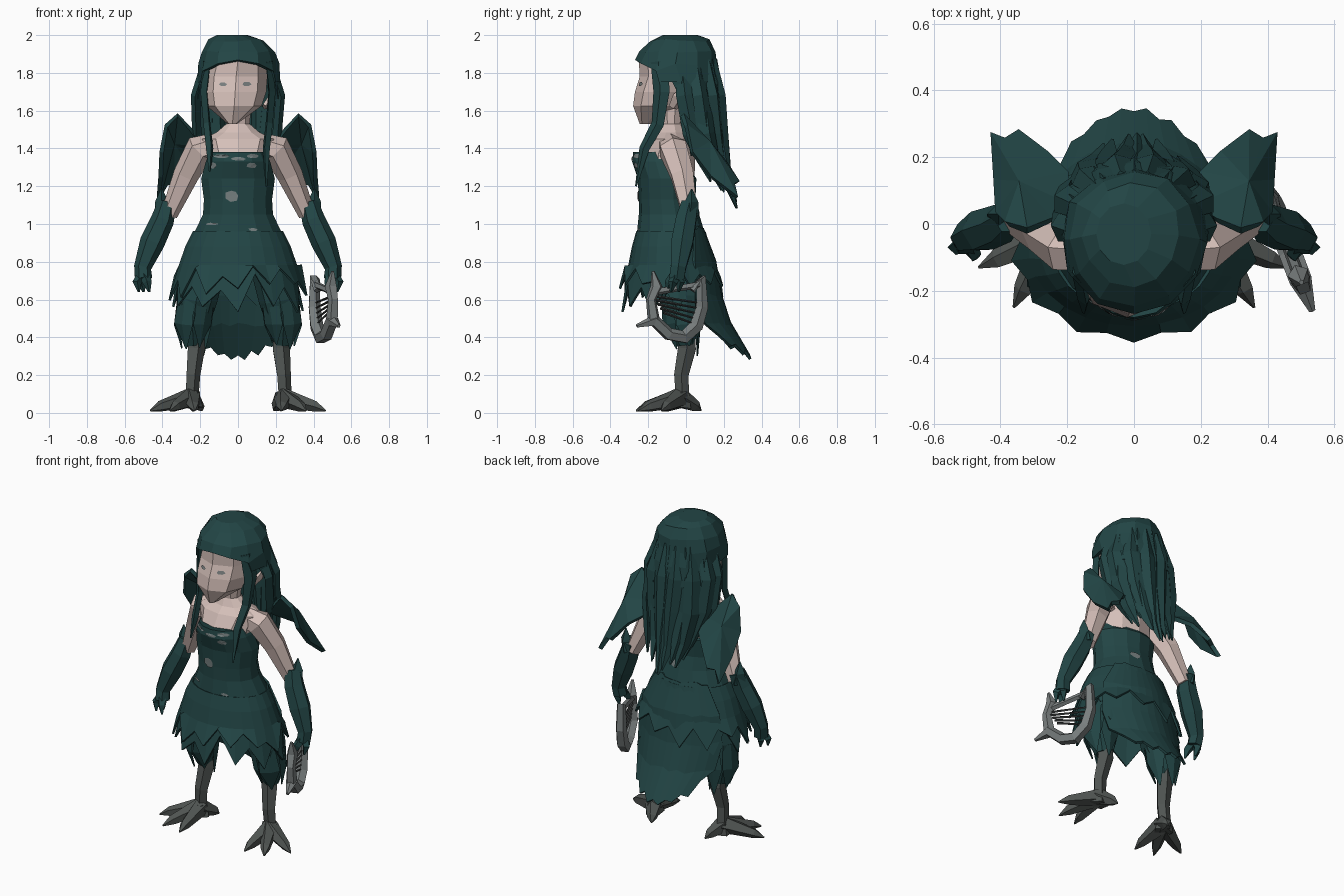
import bpy, bmesh, math, random
from mathutils import Vector
from mathutils.bvhtree import BVHTree

random.seed(4)
if "Cube" in bpy.data.objects:
    bpy.data.objects.remove(bpy.data.objects["Cube"])


def material(name, r, g, b):
    m = bpy.data.materials.new(name)
    m.use_nodes = True
    m.diffuse_color = (r, g, b, 1)
    m.node_tree.nodes["Principled BSDF"].inputs["Base Color"].default_value = (r, g, b, 1)
    return m


TEAL = material("deep teal", .016, .06, .06)
SKIN = material("pale skin", .66, .52, .48)
HORN = material("leg grey", .08, .09, .085)
METAL = material("lyre grey", .19, .21, .21)
TRIM = material("trim grey", .18, .215, .215)
DARK = material("string grey", .05, .055, .055)


def bridge(bm, rings, caps=True):
    loops = [[bm.verts.new(p) for p in ring] for ring in rings]
    for a, b in zip(loops, loops[1:]):
        n = len(a)
        for i in range(n):
            bm.faces.new((a[i], a[(i + 1) % n], b[(i + 1) % n], b[i]))
    if caps:
        bm.faces.new(loops[0][::-1])
        bm.faces.new(loops[-1])
    return loops


def tube(bm, path, radii, n=6, ref=(0, 1, 0), flat=None):
    """Sweep an ellipse along a path; flat gives the half thickness along ref."""
    pts = [Vector(p) for p in path]
    rings = []
    for i, p in enumerate(pts):
        t = (pts[min(i + 1, len(pts) - 1)] - pts[max(i - 1, 0)]).normalized()
        side = t.cross(Vector(ref)).normalized()
        up = side.cross(t)
        r = radii[i]
        h = min(flat, r) if flat else r
        rings.append([p + side * r * math.cos(k * math.tau / n) + up * h * math.sin(k * math.tau / n)
                      for k in range(n)])
    bridge(bm, rings)


def loft(bm, sections, n=12, caps=True):
    """Stack horizontal ellipses given as (cx, cy, z, rx, ry)."""
    return bridge(bm, [[Vector((cx + rx * math.sin(k * math.tau / n), cy - ry * math.cos(k * math.tau / n), z))
                        for k in range(n)] for cx, cy, z, rx, ry in sections], caps)


def finish(name, bm, mat, thick=0):
    bmesh.ops.recalc_face_normals(bm, faces=bm.faces)
    me = bpy.data.meshes.new(name)
    bm.to_mesh(me)
    bm.free()
    me.materials.append(mat)
    ob = bpy.data.objects.new(name, me)
    bpy.context.collection.objects.link(ob)
    if thick:
        mod = ob.modifiers.new("thickness", "SOLIDIFY")
        mod.thickness = thick
        mod.offset = 0
    return ob


def flip(path, s):
    return [(x * s, y, z) for x, y, z in path]


def plate(name, target, x, z, w, h, mat, n=7, face=-1):
    """Thin painted patch laid on the front (face -1) or back (face 1) of a part."""
    tree = BVHTree.FromPolygons([v.co for v in target.data.vertices],
                                [p.vertices for p in target.data.polygons])
    bm = bmesh.new()
    vs = []
    for k in range(n + 1):
        r = 0 if k == n else random.uniform(.75, 1.1)
        px = x + w * r * math.cos(k * math.tau / n)
        pz = z + h * r * math.sin(k * math.tau / n)
        hit = tree.ray_cast(Vector((px, face, pz)), Vector((0, -face, 0)))[0]
        vs.append(bm.verts.new((px, (hit.y if hit else face * .2) + face * .006, pz)))
    for k in range(n):
        bm.faces.new((vs[k], vs[(k + 1) % n], vs[n]))
    finish(name, bm, mat)


# Head, ears and neck
bm = bmesh.new()
loft(bm, [(-.03, -.205, 1.53, .025, .04), (-.02, -.14, 1.625, .145, .14), (-.015, -.115, 1.7, .165, .155),
          (-.01, -.09, 1.78, .165, .155), (0, -.08, 1.87, .15, .17), (0, -.07, 1.93, .1, .1)], 8)
head = finish("head", bm, SKIN)
for x in (-.08, .045):
    plate("eye", head, x, 1.74, .026, .013, METAL, 6)
bm = bmesh.new()
for s in (-1, 1):
    tube(bm, flip([(.14, -.07, 1.62), (.18, -.04, 1.67), (.2, .01, 1.74)], s), [.025, .04, .004], 5, (1, 0, 0), .015)
finish("ears", bm, SKIN)
bm = bmesh.new()
loft(bm, [(0, -.08, 1.68, .08, .08), (0, -.08, 1.53, .065, .06), (0, -.08, 1.485, .12, .08),
          (0, -.08, 1.45, .2, .12), (0, -.1, 1.37, .17, .15), (0, -.1, 1.25, .18, .145)], 10)
finish("neck_and_chest", bm, SKIN)

# Dress body, cut lower at the back
bm = bmesh.new()
loft(bm, [(0, -.135, 1.38, .15, .145), (0, -.125, 1.33, .175, .16), (0, -.1, 1.24, .2, .155),
          (0, -.1, 1.13, .185, .15), (0, -.09, 1.05, .19, .16), (0, -.08, .95, .24, .18),
          (0, -.08, .84, .27, .195)], 14)
for v in bm.verts:
    if v.co.z > 1.3 and v.co.y > -.08:
        v.co.z -= .06
dress = finish("dress", bm, TEAL)
for x, z, w, h in ((-.03, 1.15, .038, .033), (-.13, 1.31, .02, .018), (.07, 1.31, .03, .016),
                   (-.09, 1.36, .045, .011), (0, 1.345, .045, .011), (.08, 1.36, .04, .013),
                   (-.14, 1.0, .035, .008), (.08, .97, .025, .01)):
    plate("dress_trim", dress, x, z, w, h, TRIM)
plate("back_trim", dress, .04, 1.07, .04, .025, TRIM, face=1)

# Two skirt layers with jagged hems
bm = bmesh.new()
for grow, tip, notch, cols in ((1.0, .64, .74, 26), (.95, .57, .69, 22)):
    hem = loft(bm, [(0, -.08, .96, .235 * grow, .178 * grow), (0, -.08, .88, .275 * grow, .2 * grow),
                    (0, -.075, .78, .31 * grow, .225 * grow), (0, -.075, .67, .365 * grow, .275 * grow)],
               cols, False)[-1]
    for i, v in enumerate(hem):
        v.co.z = (notch if i % 2 else tip) + random.uniform(-.045, .045)
        if i % 2:
            v.co.x *= .92
            v.co.y = -.075 + (v.co.y + .075) * .92
finish("skirt", bm, TEAL, .012)

# Long rear skirt with a rounded ragged hem
bm = bmesh.new()
rows, cols = [], 13
for z, y, w, bow in ((.98, .085, .18, 1.5), (.8, .155, .27, 1.5), (.62, .185, .29, 1.6),
                     (.47, .235, .27, 1.9), (.34, .315, .22, 2.2)):
    row = []
    for i in range(cols):
        u = i / (cols - 1) * 2 - 1
        jag = random.uniform(-.01, .01)
        if z < .4:
            jag += (-.065 if i % 2 else -.025) + .1 * u * u
        row.append(bm.verts.new((w * u, y - bow * (w * u) ** 2 - jag * .5, z + jag)))
    rows.append(row)
for a, b in zip(rows, rows[1:]):
    for i in range(cols - 1):
        bm.faces.new((a[i], a[i + 1], b[i + 1], b[i]))
finish("rear_skirt", bm, TEAL, .015)

# Limbs, wings and feet
for s, side in ((1, "left"), (-1, "right")):
    bm = bmesh.new()
    tube(bm, flip([(.13, -.08, 1.41), (.2, -.07, 1.4), (.275, -.02, 1.26), (.365, .02, 1.05)], s),
         [.07, .08, .068, .045])
    finish(side + "_upper_arm", bm, SKIN)

    bm = bmesh.new()
    tube(bm, flip([(.375, .02, 1.11), (.4, .0, 1.02), (.455, -.02, .9), (.505, -.04, .77), (.5, -.05, .71)], s),
         [.05, .062, .066, .046, .046])
    tube(bm, flip([(.39, .02, 1.05), (.405, .03, 1.12), (.405, .03, 1.185)], s), [.05, .035, .004], 4, (1, 0, 0))
    for x, y in ((.47, -.09), (.5, -.03), (.525, -.07)):
        tube(bm, flip([(.5, -.05, .74), (x + .01, y, .69), (x, y - .01, .64)], s), [.03, .024, .006], 4)
    finish(side + "_sleeve_and_hand", bm, TEAL)

    bm = bmesh.new()
    rim = [(.19, .05, 1.42), (.25, .01, 1.5), (.32, -.02, 1.578), (.38, .0, 1.52), (.405, .03, 1.38),
           (.41, .13, 1.25), (.42, .27, 1.14), (.38, .25, 1.21), (.34, .275, 1.22), (.26, .21, 1.32), (.2, .15, 1.36)]
    vs = [bm.verts.new(p) for p in flip(rim, s)]
    mid = bm.verts.new((.34 * s, .12, 1.43))
    for i in range(len(vs)):
        bm.faces.new((vs[i], vs[(i + 1) % len(vs)], mid))
    finish(side + "_wing", bm, TEAL, .025)

    bm = bmesh.new()
    tube(bm, flip([(.17, -.04, .8), (.22, -.03, .6), (.24, -.01, .45), (.235, 0, .36)], s), [.11, .11, .08, .045], 8)
    for k in range(5):
        a = k * math.tau / 5 + .3
        cx, cy = math.cos(a), math.sin(a)
        low = .33 + random.uniform(-.03, .05)
        tube(bm, flip([(.22 + .09 * cx, -.03 + .09 * cy, .62), (.24 + .085 * cx, -.02 + .085 * cy, .47),
                       (.24 + .06 * cx, .06 * cy, low)], s), [.05, .06, .004], 4, (cx * s, cy, 0), .014)
    finish(side + "_thigh_feathers", bm, TEAL)

    bm = bmesh.new()
    tube(bm, flip([(.23, .0, .42), (.225, .005, .34), (.24, -.025, .2), (.245, -.02, .11), (.245, -.03, .03)], s),
         [.05, .05, .04, .038, .06], 5)
    for x, y in ((.465, -.13), (.36, -.25), (.23, -.265), (.19, .08)):
        dx, dy = x - .245, y + .03
        tube(bm, flip([(.245, -.03, .08), (.245 + dx * .5, -.03 + dy * .5, .05),
                       (.245 + dx * .75, -.03 + dy * .75, .035), (x, y, .012)], s),
             [.055, .038, .03, .004], 5, (0, 0, 1))
    for v in bm.verts:
        v.co.z = max(v.co.z, 0)
    finish(side + "_shin_and_claws", bm, HORN)

# Hair cap, open around the face, with an arched hairline
bm = bmesh.new()
loft(bm, [(-.03, -.03, 1.99, .08, .09), (-.005, -.035, 1.965, .14, .15), (0, -.045, 1.91, .185, .19),
          (0, -.05, 1.84, .205, .21), (0, -.03, 1.75, .21, .21), (0, .02, 1.63, .21, .175)], 12)
gone = []
for f in bm.faces:
    c = f.calc_center_median()
    if c.z < 1.82 and (c.y < -.02 - .9 * (c.z - 1.66) or c.z < 1.64):
        gone.append(f)
for v in bm.verts:
    if abs(v.co.z - 1.84) < .01 and v.co.y < -.1:
        v.co.z = 1.865 - 1.8 * v.co.x ** 2
    elif v.co.z < 1.98:
        v.co += Vector([random.uniform(-.008, .008) for _ in range(3)])
bmesh.ops.delete(bm, geom=gone, context="FACES")
finish("hair_cap", bm, TEAL, .02)

# Hanging locks at the back and beside the face
bm = bmesh.new()
for count, spread, grow in ((7, 1.5, 1), (6, 1.1, 1.08)):
    for k in range(count):
        a = (k / (count - 1) * 2 - 1) * spread
        s, c = math.sin(a), math.cos(a)
        low = 1.02 + .16 * abs(s) + random.uniform(0, .09)
        sway = random.uniform(-.02, .02)
        tube(bm, [(.165 * s, -.04 + .18 * c, 1.87), (.225 * s * grow, -.02 + .195 * c * grow, 1.68),
                  (.225 * s * grow + sway, .02 + .17 * c * grow, 1.48),
                  (.18 * s + sway, .07 + .15 * c, low + .14), (.14 * s + sway, .12 + .15 * c, low)],
             [.03, .046, .05, .038, .005], 4, (s, c, 0), .025)
for s, low in ((1, 1.2), (-1, 1.28)):
    tube(bm, flip([(.165, -.14, 1.86), (.18, -.13, 1.7), (.165, -.15, 1.53), (.15, -.22, 1.4), (.15, -.265, low)], s),
         [.05, .045, .035, .028, .005], 4, (s, -.35, 0), .02)
    tube(bm, flip([(.18, -.06, 1.84), (.215, .0, 1.66), (.215, .03, 1.5), (.19, .03, 1.36)], s),
         [.05, .026, .03, .005], 4, (s, 0, 0), .02)
finish("hair_locks", bm, TEAL)


# Lyre held at the left hand
def slant(points):
    return [(.435 - .38 * y, y, z) for y, z in points]


bm = bmesh.new()
out = (1, .38, 0)
tube(bm, slant([(.03, .65), (.08, .715), (.085, .56), (.055, .46), (-.01, .4), (-.09, .415), (-.17, .49), (-.26, .46)]),
     [.022, .028, .034, .038, .038, .036, .036, .01], 5, out)
tube(bm, slant([(-.17, .49), (-.185, .6), (-.155, .67), (-.175, .75)]), [.034, .028, .034, .008], 5, out)
tube(bm, slant([(-.17, .64), (-.05, .66), (.08, .68)]), [.02, .018, .02], 5, out)
finish("lyre_frame", bm, METAL)
bm = bmesh.new()
for k in range(5):
    tube(bm, slant([(-.18 + .015 * k, .62 - .022 * k), (.085 - .008 * k, .58 - .028 * k)]), [.008, .005], 4, out)
finish("lyre_strings", bm, DARK)
